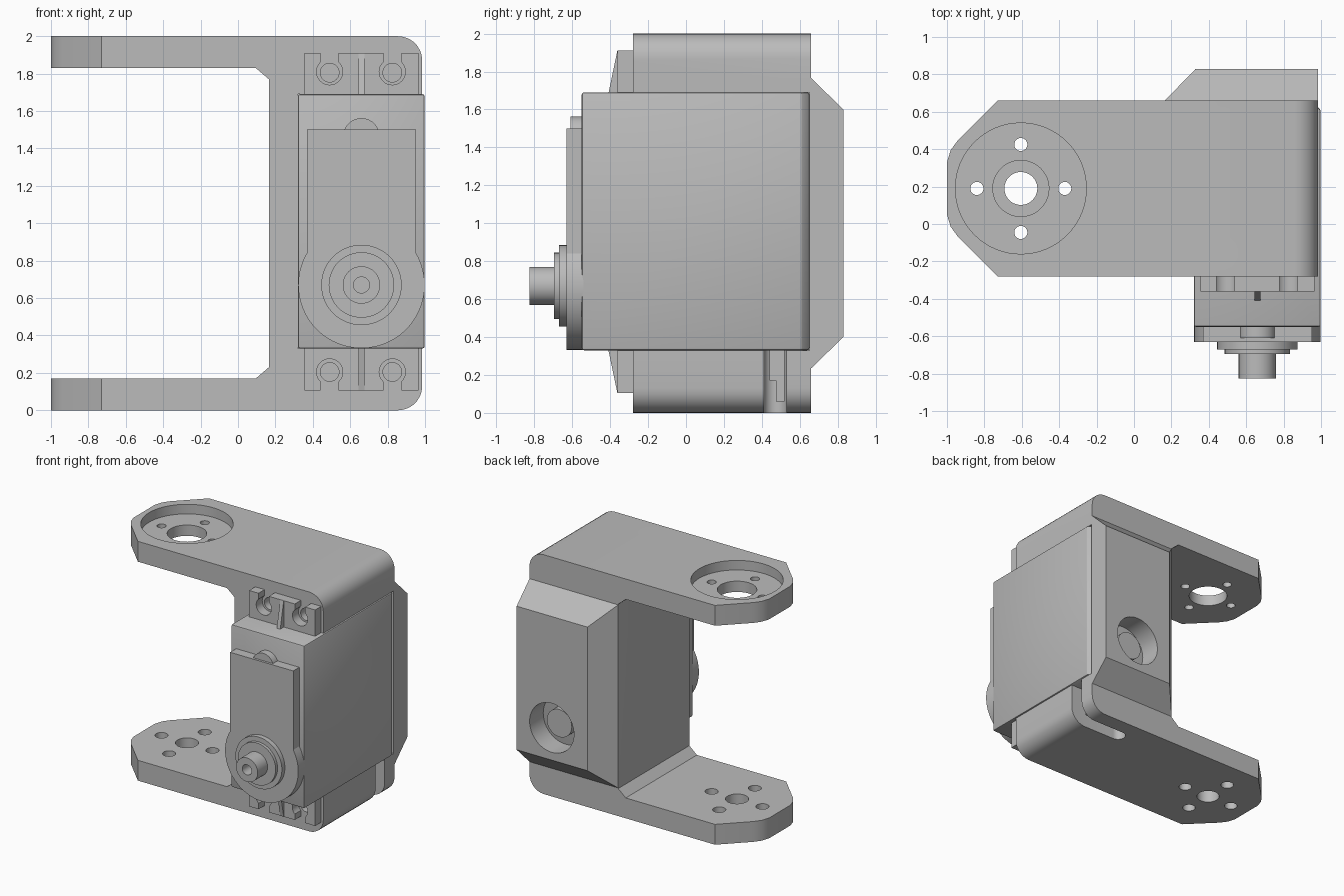
import bpy, bmesh, math
from mathutils import Vector

if "Cube" in bpy.data.objects:
    bpy.data.objects.remove(bpy.data.objects["Cube"], do_unlink=True)

grey = bpy.data.materials.new("plain grey")
grey.use_nodes = True
grey.diffuse_color = (0.5, 0.5, 0.5, 1)
grey.node_tree.nodes["Principled BSDF"].inputs["Base Color"].default_value = (0.5, 0.5, 0.5, 1)


def finish(name, bm):
    bmesh.ops.recalc_face_normals(bm, faces=bm.faces)
    mesh = bpy.data.meshes.new(name)
    bm.to_mesh(mesh)
    bm.free()
    mesh.materials.append(grey)
    ob = bpy.data.objects.new(name, mesh)
    bpy.context.collection.objects.link(ob)
    return ob


def prism(name, pts, axis, lo, hi):
    """Extrude an outline: (x, z) along y, (x, y) along z, (y, z) along x."""
    place = {"x": lambda a, b, h: (h, a, b),
             "y": lambda a, b, h: (a, h, b),
             "z": lambda a, b, h: (a, b, h)}[axis]
    bm = bmesh.new()
    face = bm.faces.new([bm.verts.new(place(a, b, lo)) for a, b in pts])
    new = bmesh.ops.extrude_face_region(bm, geom=[face])["geom"]
    verts = [v for v in new if isinstance(v, bmesh.types.BMVert)]
    bmesh.ops.translate(bm, verts=verts, vec=Vector(place(0, 0, hi - lo)))
    return finish(name, bm)


def arc(cx, cy, r, start=0, end=360, n=48):
    full = end - start == 360
    steps = n if full else n - 1
    angles = [math.radians(start + (end - start) * i / steps) for i in range(n)]
    return [(cx + r * math.cos(t), cy + r * math.sin(t)) for t in angles]


def rect(x0, x1, y0, y1):
    return [(x0, y0), (x1, y0), (x1, y1), (x0, y1)]


def apply(ob, mod):
    bpy.context.view_layer.objects.active = ob
    bpy.ops.object.modifier_apply(modifier=mod.name)


def combine(ob, tool, op="DIFFERENCE"):
    mod = ob.modifiers.new("shape", "BOOLEAN")
    mod.operation, mod.solver, mod.object = op, "EXACT", tool
    apply(ob, mod)
    bpy.data.objects.remove(tool, do_unlink=True)


def smooth(ob):
    bpy.ops.object.select_all(action="DESELECT")
    ob.select_set(True)
    bpy.context.view_layer.objects.active = ob
    bpy.ops.object.shade_smooth_by_angle(angle=math.radians(25))


SX, SZ = 0.66, 0.67      # output shaft axis
HX, HY = -0.605, 0.19    # joint axis through both arms

# Bracket: C-shaped side outline, trimmed by the plan outline
upper = [(0.165, 1.77), (0.095, 1.83), (-1.1, 1.83), (-1.1, 2)]
upper += arc(0.855, 1.87, 0.13, 90, 0, 8)
lower = [(x, 2 - z) for x, z in reversed(upper)]
bracket = prism("bracket", upper + lower, "y", -0.28, 0.66)
tip = [(-0.73, 0.66), (-0.94, 0.45), (-0.98, 0.395), (-1, 0.33)]
tip += [(x, 0.38 - y) for x, y in reversed(tip)]
combine(bracket, prism("plan", tip + [(1.2, -0.28), (1.2, 0.66)], "z", -0.1, 2.1), "INTERSECT")

# Raised back wall with sloping sides
bm = bmesh.new()
for y, x0, inset in ((0.5, 0.165, 0.235), (0.66, 0.165, 0.235), (0.83, 0.33, 0.4)):
    for x in (x0, 0.985):
        for z in (inset, 2 - inset):
            bm.verts.new((x, y, z))
bmesh.ops.convex_hull(bm, input=bm.verts)
combine(bracket, finish("back_bump", bm), "UNION")

# Pocket, rear bore, cable slot
combine(bracket, prism("pocket", rect(0.32, 1.2, 0.33, 1.69), "y", -0.5, 0.65))
combine(bracket, prism("rear_bore", arc(SX, SZ, 0.205), "y", 0.6, 0.9))
slot = arc(0.56, 0.47, 0.06, 90, 270, 16) + [(1.2, 0.41), (1.2, 0.53)]
combine(bracket, prism("cable_slot", slot, "z", -0.1, 0.4))

# Arm holes: recess and wide bore above, narrow bore below
combine(bracket, prism("recess", arc(HX, HY, 0.35, n=64), "z", 1.92, 2.1))
for lo, hi, bore, small in ((1.7, 2.1, 0.15, 0.035), (-0.1, 0.3, 0.088, 0.05)):
    combine(bracket, prism("bore", arc(HX, HY, bore), "z", lo, hi))
    for k in range(4):
        a = k * math.pi / 2
        hole = arc(HX + 0.235 * math.cos(a), HY + 0.235 * math.sin(a), small, n=24)
        combine(bracket, prism("small_hole", hole, "z", lo, hi))

# Screw holes behind the mounting tabs
for x in (0.49, 0.825):
    for z in (0.205, 1.805):
        combine(bracket, prism("screw_hole", arc(x, z, 0.05, n=32), "y", -0.4, -0.05))
smooth(bracket)

# Motor case with chamfered rear edges
c = 0.04
plan = [(0.32, -0.55), (0.998, -0.55), (0.998, 0.65 - c), (0.998 - c, 0.65),
        (0.32 + c, 0.65), (0.32, 0.65 - c)]
case = prism("motor_case", plan, "z", 0.33, 1.69)
bevel = case.modifiers.new("soft_edges", "BEVEL")
bevel.width, bevel.segments = 0.012, 2
apply(case, bevel)
smooth(case)

# Front cover: upright plate running into a round gear housing
a = math.degrees(math.acos(0.292 / 0.338))
cover = [(SX - 0.292, 1.5)] + arc(SX, SZ, 0.338, 180 - a, 360 + a, 56) + [(SX + 0.292, 1.5)]
smooth(prism("front_cover", cover, "y", -0.63, -0.54))
smooth(prism("cover_clip", arc(SX, 1.465, 0.097, 0, 180, 24), "y", -0.61, -0.54))

# Stepped output collar, hollow shaft and rear pivot
smooth(prism("outer_collar", arc(SX, SZ, 0.215), "y", -0.67, -0.62))
smooth(prism("inner_collar", arc(SX, SZ, 0.175), "y", -0.695, -0.66))
shaft = prism("output_shaft", arc(SX, SZ, 0.1), "y", -0.825, -0.69)
combine(shaft, prism("shaft_hole", arc(SX, SZ, 0.043, n=32), "y", -0.9, -0.72))
smooth(shaft)
smooth(prism("rear_pivot", arc(SX, SZ, 0.115), "y", 0.64, 0.73))

# Mounting tabs with open screw slots and a tapered rib, above and below
for label, flip in (("upper", lambda z: z), ("lower", lambda z: 2.015 - z)):
    ends = sorted((flip(1.68), flip(1.91)))
    tab = prism(label + "_tab", rect(0.355, 0.965, *ends), "y", -0.36, -0.28)
    for x in (0.49, 0.825):
        mouth = sorted((flip(1.81), flip(2.0)))
        combine(tab, prism("slot", rect(x - 0.048, x + 0.048, *mouth), "y", -0.5, -0.2))
        combine(tab, prism("hole", arc(x, flip(1.81), 0.07, n=32), "y", -0.5, -0.2))
    smooth(tab)
    rib = [(-0.35, flip(1.68)), (-0.41, flip(1.68)), (-0.362, flip(1.91)), (-0.35, flip(1.91))]
    prism(label + "_rib", rib, "x", SX - 0.016, SX + 0.016)

# Cable plug inside the slot
plug = [(0.44, 0.34), (0.44, 0.17), (0.475, 0.17), (0.475, 0.06), (0.52, 0.06), (0.52, 0.34)]
prism("cable_plug", plug, "x", 0.6, 0.9)
